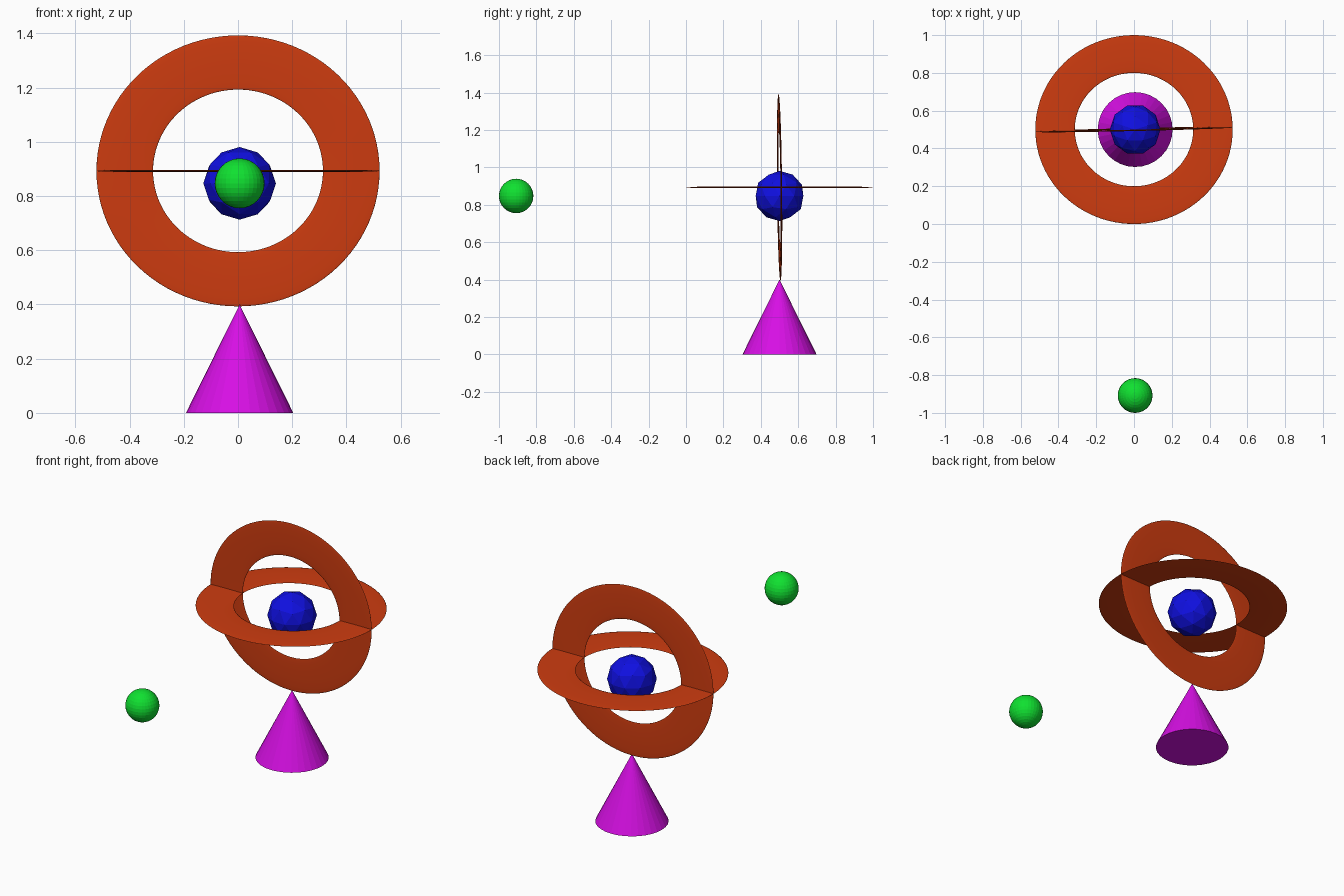
import bpy
import bmesh
from math import radians
from mathutils import Matrix

cube = bpy.data.objects.get("Cube")
if cube:
    bpy.data.objects.remove(cube, do_unlink=True)


def material(name, rgb):
    mat = bpy.data.materials.new(name)
    mat.use_nodes = True
    colour = (*rgb, 1.0)
    mat.diffuse_color = colour
    mat.node_tree.nodes["Principled BSDF"].inputs["Base Color"].default_value = colour
    return mat


orange = material("burnt orange", (0.62, 0.045, 0.005))
blue = material("deep blue", (0.005, 0.005, 0.75))
green = material("bright green", (0.005, 0.75, 0.03))
magenta = material("magenta", (0.68, 0.005, 0.78))

CENTRE_Y = 0.5
BALL_Z = 0.847
RING_Z = 0.893


def finish(name, mat):
    obj = bpy.context.object
    obj.name = obj.data.name = name
    obj.data.materials.append(mat)
    return obj


# Two flattened rings crossing each other
def ring(name, rotation):
    bpy.ops.mesh.primitive_torus_add(
        major_radius=0.4, minor_radius=0.1, major_segments=96, minor_segments=16,
        location=(0, CENTRE_Y, RING_Z),
        rotation=[radians(a) for a in rotation])
    obj = finish(name, orange)
    obj.scale = (1.045, 1, 0.035)
    bpy.ops.object.shade_smooth_by_angle(angle=radians(30))


ring("horizontal_ring", (0, 0, 0))
ring("upright_ring", (90.6, 0, 1.3))

# Faceted ball inside the rings
bpy.ops.mesh.primitive_ico_sphere_add(
    subdivisions=2, radius=0.134, location=(0.006, CENTRE_Y, BALL_Z),
    rotation=(0, 0, radians(90)))
finish("core_ball", blue)

# Small ball out in front
bpy.ops.mesh.primitive_uv_sphere_add(
    segments=32, ring_count=16, radius=0.092, location=(0.006, -0.908, BALL_Z))
finish("outer_ball", green)

# Cone stand
bpy.ops.mesh.primitive_cone_add(
    vertices=32, radius1=0.198, radius2=0, depth=0.4,
    location=(0.006, CENTRE_Y, 0.2))
finish("cone_stand", magenta)
